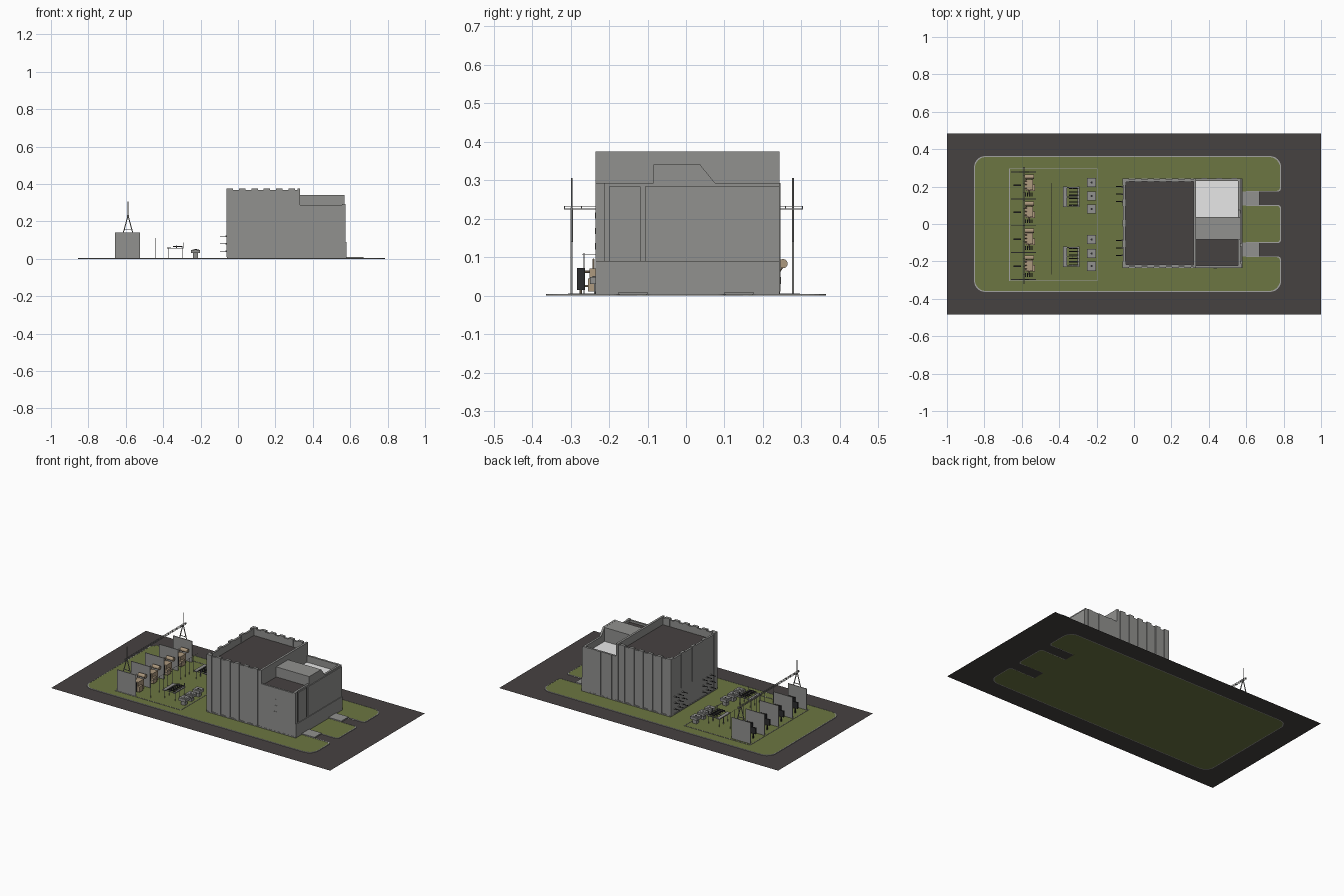
import bpy, bmesh, math
from mathutils import Vector

if "Cube" in bpy.data.objects:
    bpy.data.objects.remove(bpy.data.objects["Cube"])

def mat(name, r, g, b):
    m = bpy.data.materials.new(name)
    m.diffuse_color = (r, g, b, 1)
    m.use_nodes = True
    m.node_tree.nodes["Principled BSDF"].inputs["Base Color"].default_value = m.diffuse_color
    return m

ASPHALT = mat("asphalt", .062, .054, .053)
GRASS = mat("grass", .150, .180, .054)
CONC = mat("concrete", .285, .285, .275)
PALE = mat("pale_roof", .82, .82, .82)
KERB = mat("kerb_grey", .36, .36, .35)
DARK = mat("dark_metal", .025, .025, .027)
TAN = mat("tan_paint", .42, .32, .21)

def finish(bm, name, m, recalc=True):
    if recalc:
        bmesh.ops.recalc_face_normals(bm, faces=bm.faces)
    me = bpy.data.meshes.new(name)
    bm.to_mesh(me)
    bm.free()
    me.materials.append(m)
    ob = bpy.data.objects.new(name, me)
    bpy.context.collection.objects.link(ob)
    return ob

FLOOR = .0015  # parts start just inside the lawn slab

def add_box(bm, x0, x1, y0, y1, z0, z1):
    z0 = max(z0, FLOOR)
    for v in bmesh.ops.create_cube(bm, size=1)["verts"]:
        v.co = Vector(((x0 + x1) / 2 + v.co.x * (x1 - x0), (y0 + y1) / 2 + v.co.y * (y1 - y0),
                       (z0 + z1) / 2 + v.co.z * (z1 - z0)))

def boxes(name, m, *items):
    bm = bmesh.new()
    for it in items:
        add_box(bm, *it)
    return finish(bm, name, m)

def rods(name, m, items, seg=8):
    """items: (start, end, radius)"""
    bm = bmesh.new()
    for a, b, r in items:
        a, b = Vector(a), Vector(b)
        a.z = max(a.z, FLOOR)
        d = b - a
        q = Vector((0, 0, 1)).rotation_difference(d)
        for v in bmesh.ops.create_cone(bm, cap_ends=True, segments=seg, radius1=r, radius2=r, depth=d.length)["verts"]:
            v.co = q @ v.co + (a + b) / 2
    return finish(bm, name, m)

# lawn outline: rounded rectangle with two driveway notches; d grows it outward
def lawn(d):
    x0, x1, y1 = -.853 - d, .784 + d, .361 + d
    pts = []
    def arc(cx, cy, r, a0, a1):
        for i in range(7):
            a = math.radians(a0 + (a1 - a0) * i / 6)
            pts.append((cx + r * math.cos(a), cy + r * math.sin(a)))
    arc(x0 + .06, -y1 + .06, .06, 180, 270)
    arc(x1 - .06, -y1 + .06, .06, 270, 360)
    for lo, hi in ((-.175, -.1), (.1, .175)):
        arc(x1 - .02, lo + d - .02, .02, 0, 90)
        pts.extend([(.6, lo + d), (.6, hi - d)])
        arc(x1 - .02, hi - d + .02, .02, 270, 360)
    arc(x1 - .06, y1 - .06, .06, 0, 90)
    arc(x0 + .06, y1 - .06, .06, 90, 180)
    return pts

def flat(name, m, z, *loops):
    bm = bmesh.new()
    es = []
    for p in loops:
        vs = [bm.verts.new((x, y, z)) for x, y in p]
        es += [bm.edges.new((vs[i], vs[i - 1])) for i in range(len(vs))]
    bmesh.ops.triangle_fill(bm, edges=es, use_beauty=True)
    for f in bm.faces:
        f.normal_update()
        if f.normal.z < 0:
            f.normal_flip()
    return finish(bm, name, m, False)

# ground
flat("road", ASPHALT, 0, [(-1, -.485), (1, -.485), (1, .485), (-1, .485)], lawn(.002))
grass = flat("grass_lawn", GRASS, .003, lawn(-.002))
grass.modifiers.new("thick", "SOLIDIFY").thickness = .003
kerb = flat("lawn_kerb", KERB, .004, lawn(.0025), lawn(-.0025))
kerb.modifiers.new("thick", "SOLIDIFY").thickness = .004
flat("drive_aprons", ASPHALT, 0.0005, [(.6, -.175), (.785, -.175), (.785, -.1), (.6, -.1)])
boxes("driveway_slabs", CONC, *[(.56, .67, a, b, 0, .009) for a, b in ((-.175, -.1), (.1, .175))])
boxes("yard_border", KERB, (-.667, -.195, -.306, -.303, 0, .005), (-.667, -.195, .293, .296, 0, .005),
      (-.667, -.664, -.306, .296, 0, .005), (-.197, -.194, -.306, .296, 0, .005))

# main hall: walls around a sunken roof
Y0, Y1 = -.235, .243
boxes("hall_walls", CONC, (-.055, .33, Y0 + .005, Y0 + .017, 0, .367), (-.055, .33, Y1 - .017, Y1 - .005, 0, .367),
      (-.058, -.045, Y0 + .005, Y1 - .005, 0, .367), (.318, .332, Y0, Y1, 0, .375))
boxes("hall_roof", ASPHALT, (-.05, .325, Y0 + .01, Y1 - .01, .30, .325))
ribs = []
for i in range(6):
    x = -.061 + i * .066
    for y in (Y0, Y1 - .018):
        ribs.append((x, x + .035, y, y + .018, .01, .375))
for i in range(5):
    y = Y0 + i * (Y1 - Y0 - .035) / 4
    ribs.append((-.061, -.044, y, y + .035, .15 if 0 < i < 4 else .01, .375))
boxes("hall_pilasters", CONC, *ribs)
boxes("plinth", CONC, (-.06, .575, Y0 - .001, Y1 + .001, 0, .01))

# annex: end wall with stepped and sloped parapet
bm = bmesh.new()
prof = [(Y0, .09), (Y1, .09), (Y1, .293), (.075, .293), (.036, .341), (-.085, .341), (-.085, .293), (Y0, .293)]
f = bm.faces.new([bm.verts.new((.557, y, z)) for y, z in prof])
ext = bmesh.ops.extrude_face_region(bm, geom=[f])["geom"]
bmesh.ops.translate(bm, vec=(.013, 0, 0), verts=[v for v in ext if isinstance(v, bmesh.types.BMVert)])
finish(bm, "annex_end_wall", CONC)
boxes("annex_walls", CONC, (.33, .57, Y0, Y0 + .012, 0, .288), (.33, .57, Y1 - .012, Y1, 0, .293),
      (.54, .579, Y0, Y1, 0, .09), (.33, .56, -.083, .038, .2, .340))
boxes("annex_end_panels", CONC, *[(.565, .575, a, b, .09, .283) for a, b in
      ((Y0, -.21), (-.2, -.118), (-.106, Y1))], (.565, .575, Y0, -.21, .283, .293))
boxes("annex_back_ribs", CONC, *[(x, x + .03, Y1 - .01, Y1 + .003, .01, .293) for x in (.36, .44, .52)])
boxes("annex_dark_roof", ASPHALT, (.33, .558, Y0 + .01, -.08, .26, .275))
boxes("annex_pale_roof", PALE, (.33, .558, .037, Y1 - .01, .235, .25))
boxes("wall_vents", CONC, *[(.425, .445, Y0 - .002, Y0 + .002, z, z + .016) for z in (.12, .16, .2)])

# wall bushings on the left face
bush, discs = [], []
for c in (.16, -.128):
    for z in (.04, .08, .12):
        for dy in (-.04, 0, .04):
            y = c + dy
            bush.append(((-.055, y, z), (-.096, y, z), .0022))
            discs.append(((-.056, y, z), (-.066, y, z), .004))
rods("wall_bushings", DARK, bush, 6)
rods("bushing_collars", CONC, discs)

# fire walls and transformers
walls = [-.297 + i * .14375 for i in range(5)]
boxes("fire_walls", CONC, *[(-.657, -.523, y - .0025, y + .0025, 0, .14) for y in walls])
tanks, rads, drums, legs, bushings, cabs = [], [], [], [], [], []
for i in range(4):
    c = (walls[i] + walls[i + 1]) / 2
    tanks += [(-.585, -.54, c - .025, c + .032, .01, .070), (-.575, -.528, c - .03, c + .005, .01, .045)]
    rads += [(-.585 + k * .012, -.578 + k * .012, c - .058, c - .037, .015, .072) for k in range(4)]
    drums.append(((-.585, c + .046, .083), (-.535, c + .046, .083), .012))
    legs += [((x, c + .046, .075), (x, c + .025, .045), .002) for x in (-.575, -.545)]
    legs += [((x, c - .048, 0), (x, c - .048, .02), .003) for x in (-.58, -.545)]
    legs += [((-.56, c - .048, z), (-.56, c, z), .003) for z in (.025, .062)]
    for dy in (-.015, .004, .023):
        bushings.append(((-.575, c + dy, .07), (-.585, c + dy, .095), .0025))
    cabs += [(-.645, -.605, c - .004, c + .004, .035, .075), (-.628, -.622, c - .003, c + .003, 0, .035)]
boxes("transformer_tanks", TAN, *tanks)
boxes("radiator_fins", DARK, *rads)
drum = rods("oil_drums", TAN, drums, 16)
rods("transformer_pipes", TAN, legs)
rods("transformer_bushings", TAN, bushings)
boxes("control_cabinets", DARK, *cabs)

# gantry: A-frames on the end walls with a long beam
frames = []
for y in (walls[0], walls[-1]):
    frames += [((-.613, y, .14), (-.589, y, .228), .003), ((-.563, y, .14), (-.587, y, .228), .003),
               ((-.608, y, .155), (-.568, y, .155), .002), ((-.588, y, .22), (-.588, y, .306), .002)]
rods("gantry_frames", CONC, frames, 6)
boxes("gantry_beam", CONC, *[(x, x + .002, -.317, .302, z, z + .002) for x in (-.593, -.585) for z in (.224, .231)],
      *[(-.593, -.583, -.317 + k * .0442, -.315 + k * .0442, .224, .233) for k in range(15)])

# bus support posts
ys = [-.265 + i * .044 for i in range(12)]
rods("bus_posts", CONC, [((-.44, y, 0), (-.44, y, .11), .0014) for y in ys], 6)
rods("bus_wire", CONC, [((-.44, -.27, .106), (-.44, .22, .106), .001)], 6)

# disconnect switches
posts, cross, arms = [], [], []
for c in (.145, -.175):
    for dy in (-.045, 0, .045):
        y = c + dy
        posts += [((x, y, 0), (x, y, .06), .0018) for x in (-.37, -.295)]
        posts += [((-.292, y, .06), (-.292, y, .087), .002), ((-.33, y, .055), (-.33, y, .072), .003)]
    arms += [(-.348, -.298, c + k * .018 - .003, c + k * .018 + .003, .063, .068) for k in (-2.5, -1.5, -.5, .5, 1.5, 2.5)]
    cross += [(a, b, c - .055, c + .055, .054, .06) for a, b in ((-.38, -.358), (-.303, -.292))]
    cross += [(-.37, -.295, c + s * .05 - .002, c + s * .05 + .002, .055, .059) for s in (-1, 0, 1)]
rods("switch_posts", CONC, posts, 6)
boxes("switch_frames", CONC, *cross)
boxes("switch_arms", DARK, *arms)

# reactor units: pedestal, square tray and round top
unit_y = (.222, .15, .08, -.083, -.158, -.225)
boxes("reactor_boxes", CONC, *[(-.251, -.202, y - .025, y + .025, .03, .048) for y in unit_y],
      *[(-.24, -.213, y - .014, y + .014, 0, .03) for y in unit_y])
rods("reactor_rims", CONC, [((-.2265, y, .046), (-.2265, y, .0505), .018) for y in unit_y], 16)
rods("reactor_hubs", DARK, [((-.2265, y, .046), (-.2265, y, .0515), .006) for y in unit_y], 12)
